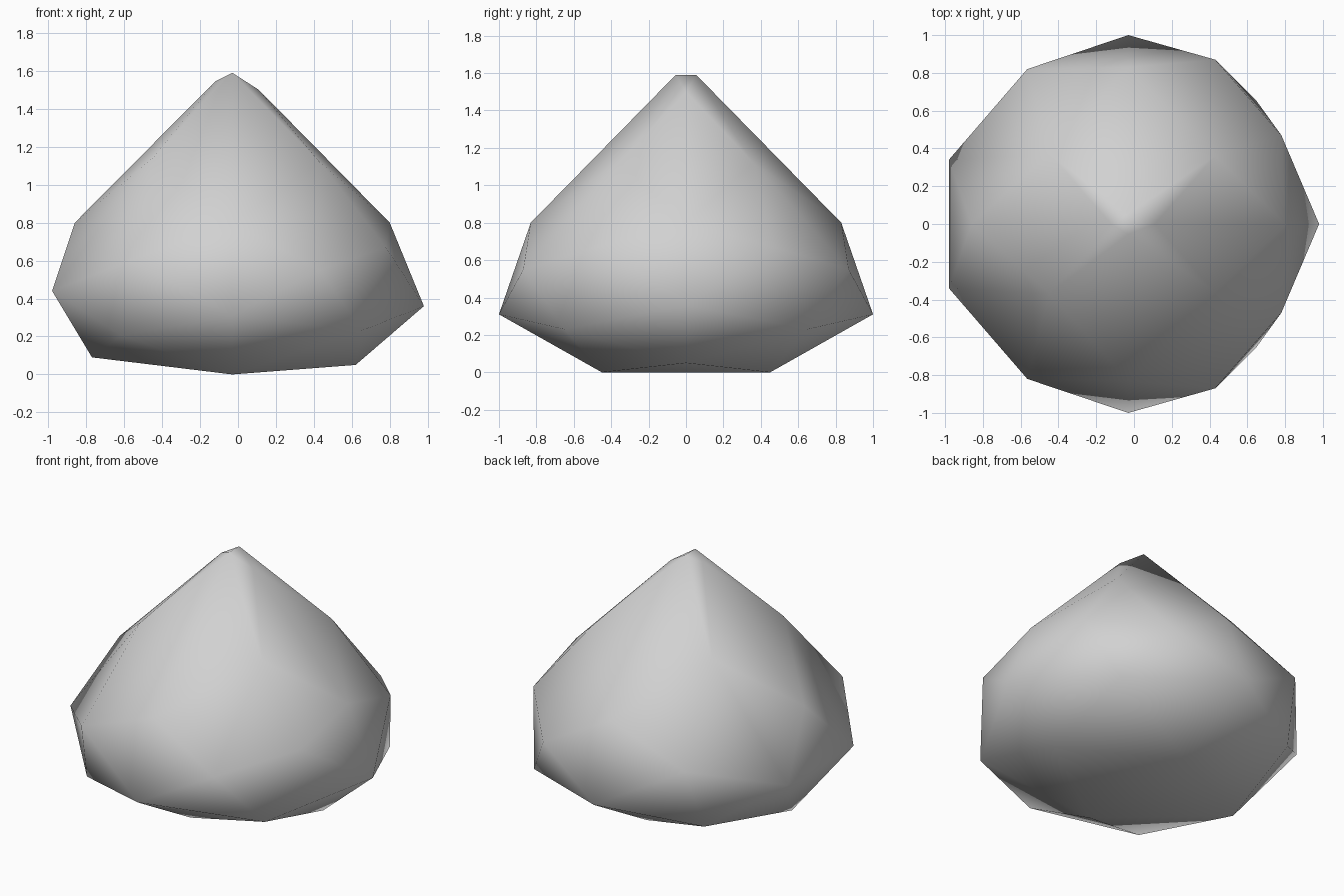
import bpy
import bmesh

default_cube = bpy.data.objects.get("Cube")
if default_cube:
    bpy.data.objects.remove(default_cube, do_unlink=True)


def make_material(name, colour):
    material = bpy.data.materials.new(name)
    material.use_nodes = True
    material.diffuse_color = colour
    shader = next(n for n in material.node_tree.nodes if n.type == "BSDF_PRINCIPLED")
    shader.inputs["Base Color"].default_value = colour
    return material


# Profile points on the plane of symmetry (x, z), tip to base
spine_profile = [
    (-.12, 1.545), (.11, 1.5),      # blunt tip
    (-.86, .8), (.8, .8),           # shoulders
    (.98, .36),                     # widest point
    (-.77, .09), (.62, .05),        # underside
]

# Points of one half (x, y, z), mirrored across y
side_points = [
    (-.03, .055, 1.59),                                     # tip
    (.43, .36, 1.12), (-.45, .37, 1.14),                    # upper cone
    (-.03, .83, .8), (.78, .47, .67),                       # shoulder
    (.43, .87, .55), (-.565, .82, .6), (-.98, .34, .44),    # belly
    (-.03, 1, .31), (.65, .65, .23), (-.615, .69, .205),    # lower belly
    (-.03, .45, 0),                                         # foot
]

# Faceted pebble wrapped around the profile points
bm = bmesh.new()
for x, z in spine_profile:
    bm.verts.new((x, 0, z))
for x, y, z in side_points:
    for side in (1, -1):
        bm.verts.new((x, side * y, z))
hull = bmesh.ops.convex_hull(bm, input=bm.verts[:])
unused = [g for g in hull["geom_interior"] if isinstance(g, bmesh.types.BMVert)]
if unused:
    bmesh.ops.delete(bm, geom=unused, context="VERTS")
bmesh.ops.recalc_face_normals(bm, faces=bm.faces[:])

# Soft shading across the whole body
for face in bm.faces:
    face.smooth = True

mesh = bpy.data.meshes.new("pointed_pebble")
bm.to_mesh(mesh)
bm.free()
mesh.materials.append(make_material("light grey stone", (.64, .64, .64, 1)))
pebble = bpy.data.objects.new("pointed_pebble", mesh)
bpy.context.collection.objects.link(pebble)
